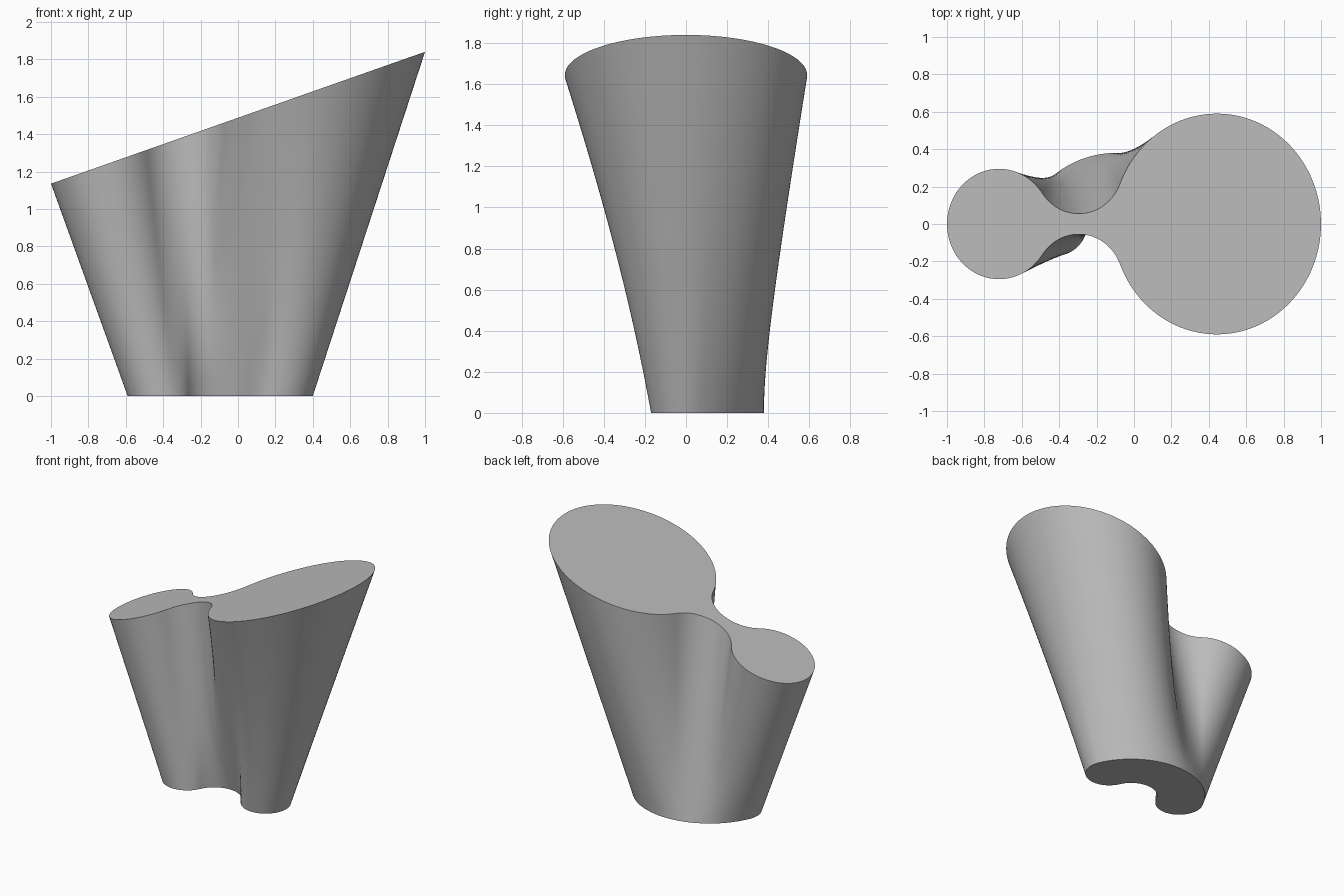
import bpy, bmesh
from math import radians, sin, cos, atan, dist
from mathutils import Vector

cube = bpy.data.objects.get("Cube")
if cube:
    bpy.data.objects.remove(cube, do_unlink=True)

SIDES, ROWS = 256, 16


def arc(cx, cy, r, a0, a1, n=96):
    """Points along a circular arc, angles in degrees."""
    steps = [radians(a0 + (a1 - a0) * i / n) for i in range(n + 1)]
    return [(cx + r * cos(a), cy + r * sin(a)) for a in steps]


def resample(pts, n):
    """n points evenly spaced by length round a closed outline."""
    lengths = [0.0]
    for p, q in zip(pts, pts[1:]):
        lengths.append(lengths[-1] + dist(p, q))
    out, k = [], 0
    for i in range(n):
        s = lengths[-1] * i / n
        while lengths[k + 1] <= s:
            k += 1
        f = (s - lengths[k]) / (lengths[k + 1] - lengths[k])
        out.append(Vector(pts[k]).lerp(Vector(pts[k + 1]), f))
    return out


# Base outline: a curved slot with round ends
mid, cy, w, R, a = -0.095, -0.146, 0.17, 0.356, 24.2
base = (arc(mid + 0.325, 0, w, 0, a)
        + arc(mid, cy, R + w, a, 180 - a)
        + arc(mid - 0.325, 0, w, 180 - a, 360 - a)
        + arc(mid, cy, R - w, 180 - a, a)
        + arc(mid + 0.325, 0, w, 180 + a, 360))

# Top outline: a large and a small disc joined by a filleted neck
big, small, neck, b, c = 0.47, -0.765, -0.313, 21.3, 34.0
top = (arc(big, 0, 0.59, 0, 180 - b)
       + arc(neck, 0.305, 0.25, -b, c - 180)
       + arc(small, 0, 0.295, c, 360 - c)
       + arc(neck, -0.305, 0.25, 180 - c, b)
       + arc(big, 0, 0.59, 180 + b, 360))

# The top lies in a plane rising towards the large disc
slope = 0.3525
tilt = atan(slope)
low = [Vector((p.x, p.y, 0)) for p in resample(base, SIDES)]
high = [Vector((p.x * cos(tilt), p.y, 1.4875 + p.x * sin(tilt)))
        for p in resample(top, SIDES)]

# Straight loft between the outlines, closed at both ends
bm = bmesh.new()
rings = [[bm.verts.new(p.lerp(q, r / ROWS)) for p, q in zip(low, high)]
         for r in range(ROWS + 1)]
for lo, hi in zip(rings, rings[1:]):
    for i in range(SIDES):
        j = (i + 1) % SIDES
        bm.faces.new((lo[i], lo[j], hi[j], hi[i]))
bm.faces.new(rings[0][::-1])
bm.faces.new(rings[-1])
mesh = bpy.data.meshes.new("lofted_body")
bm.to_mesh(mesh)
bm.free()
body = bpy.data.objects.new("lofted_body", mesh)
bpy.context.collection.objects.link(body)

# Plain grey material
grey = bpy.data.materials.new("plain_grey")
grey.use_nodes = True
color = (0.5, 0.5, 0.5, 1)
grey.diffuse_color = color
grey.node_tree.nodes["Principled BSDF"].inputs["Base Color"].default_value = color
mesh.materials.append(grey)

bpy.ops.object.select_all(action="DESELECT")
body.select_set(True)
bpy.context.view_layer.objects.active = body
bpy.ops.object.shade_smooth_by_angle(angle=radians(35))
